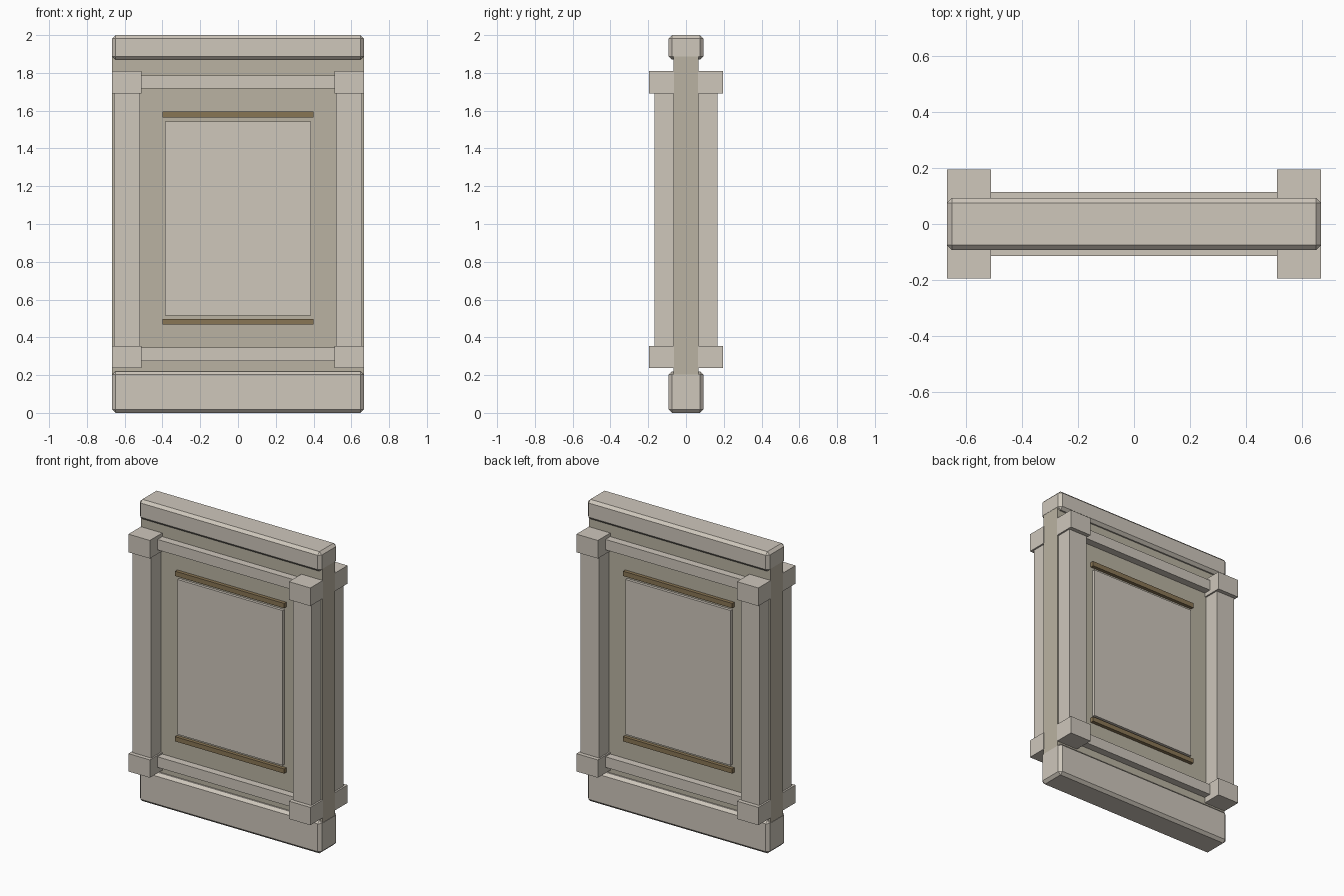
import bpy

if "Cube" in bpy.data.objects:
    bpy.data.objects.remove(bpy.data.objects["Cube"])


def material(name, rgb):
    m = bpy.data.materials.new(name)
    m.diffuse_color = (*rgb, 1)
    m.use_nodes = True
    m.node_tree.nodes["Principled BSDF"].inputs["Base Color"].default_value = m.diffuse_color
    return m


stone = material("light_stone", (0.62, 0.57, 0.50))
dark_stone = material("dark_stone", (0.49, 0.45, 0.36))
bronze = material("bronze", (0.25, 0.18, 0.09))


def box(name, x, y, z, mat, bevel=0):
    """Box spanning the given (min, max) ranges, with an optional chamfer."""
    spans = (x, y, z)
    bpy.ops.mesh.primitive_cube_add(size=1, location=[(a + b) / 2 for a, b in spans])
    ob = bpy.context.object
    ob.name = name
    ob.scale = [abs(b - a) for a, b in spans]
    bpy.ops.object.transform_apply(location=False, rotation=False, scale=True)
    ob.data.materials.append(mat)
    if bevel:
        mod = ob.modifiers.new("chamfer", "BEVEL")
        mod.width = bevel
        mod.segments = 1
    return ob


# Wall core with chamfered plinth and coping
W = 0.667
CORE = 0.065
box("wall_core", (-W + 0.001, W - 0.001), (-CORE, CORE), (0.2, 1.89), dark_stone)
box("plinth", (-W, W), (-0.0925, 0.0925), (0, 0.22), stone, 0.018)
box("coping", (-W, W), (-0.0925, 0.0925), (1.87, 2.0), stone, 0.018)

# Both faces carry the same relief
for s, face in ((-1, "front"), (1, "back")):
    def depth(d):
        return tuple(sorted((s * (CORE - 0.001), s * d)))

    # Pilasters with foot and head blocks
    for sx, side in ((-1, "left"), (1, "right")):
        def across(a, b):
            return tuple(sorted((sx * a, sx * b)))
        tag = f"{face}_{side}"
        box(f"pilaster_{tag}", across(0.52, 0.656), depth(0.168), (0.35, 1.70), stone)
        box(f"pilaster_foot_{tag}", across(0.51, W), depth(0.195), (0.237, 0.355), stone)
        box(f"pilaster_head_{tag}", across(0.51, W), depth(0.195), (1.69, 1.81), stone)

    # Horizontal rails between the pilasters
    box(f"lower_rail_{face}", (-0.53, 0.53), depth(0.114), (0.275, 0.345), stone)
    box(f"upper_rail_{face}", (-0.53, 0.53), depth(0.114), (1.717, 1.786), stone)

    # Raised centre panel and bronze trim strips
    box(f"raised_panel_{face}", (-0.386, 0.386), depth(0.083), (0.515, 1.542), stone)
    box(f"lower_trim_{face}", (-0.40, 0.40), depth(0.088), (0.467, 0.498), bronze)
    box(f"upper_trim_{face}", (-0.40, 0.40), depth(0.088), (1.563, 1.595), bronze)
